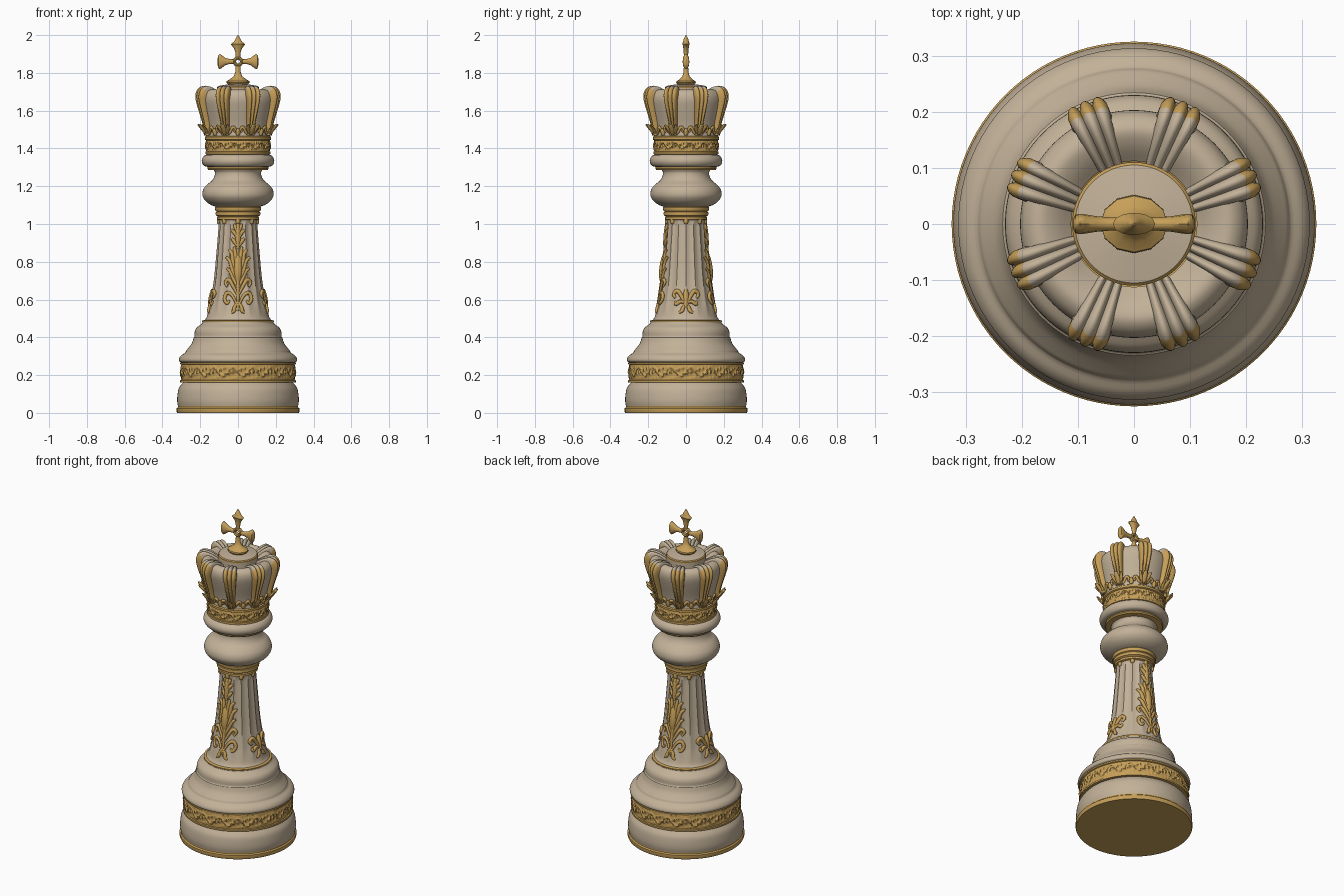
import bpy, bmesh, math
from mathutils import Vector
from math import pi, sin, cos

if "Cube" in bpy.data.objects:
    bpy.data.objects.remove(bpy.data.objects["Cube"])

def material(name, col):
    m = bpy.data.materials.new(name)
    m.diffuse_color = (*col, 1)
    m.use_nodes = True
    m.node_tree.nodes["Principled BSDF"].inputs["Base Color"].default_value = m.diffuse_color
    return m

CREAM = material("cream", (0.54, 0.44, 0.315))
GOLD = material("gold", (0.57, 0.35, 0.10))

def finish(name, bm, mats, angle=40):
    me = bpy.data.meshes.new(name)
    bm.to_mesh(me)
    bm.free()
    for m in mats:
        me.materials.append(m)
    ob = bpy.data.objects.new(name, me)
    bpy.context.collection.objects.link(ob)
    bpy.ops.object.select_all(action='DESELECT')
    ob.select_set(True)
    bpy.context.view_layer.objects.active = ob
    bpy.ops.object.shade_smooth_by_angle(angle=math.radians(angle))
    return ob

def spline(pts, k=5):
    # Catmull-Rom through points of any dimension
    out, n = [], len(pts)
    for i in range(n - 1):
        a, b, c, d = pts[max(i - 1, 0)], pts[i], pts[i + 1], pts[min(i + 2, n - 1)]
        for s in range(k):
            t = s / k
            out.append(tuple(0.5 * (2 * q + (r - p) * t + (2 * p - 5 * q + 4 * r - w) * t * t
                       + (3 * q - p - 3 * r + w) * t ** 3) for p, q, r, w in zip(a, b, c, d)))
    return out + [tuple(pts[-1])]

def lathe(name, pts, mat, smooth=0, seg=96, mod=None):
    if smooth:
        pts = spline(pts, smooth)
    bm = bmesh.new()
    rows = []
    for r, z in pts:
        row = []
        for j in range(seg):
            a = 2 * pi * j / seg
            q = r + (mod(a, z) if mod else 0)
            row.append(bm.verts.new((q * cos(a), q * sin(a), z)))
        rows.append(row)
    for a, b in zip(rows, rows[1:]):
        for j in range(seg):
            k = (j + 1) % seg
            bm.faces.new((a[j], a[k], b[k], b[j]))
    bmesh.ops.remove_doubles(bm, verts=bm.verts, dist=1e-6)
    return finish(name, bm, [mat])

def tube(bm, stations, n=8):
    # stations: centre, side half-axis, normal half-axis
    rings = [[bm.verts.new(c + s * cos(2 * pi * i / n) + w * sin(2 * pi * i / n)) for i in range(n)]
             for c, s, w in stations]
    for a, b in zip(rings, rings[1:]):
        for i in range(n):
            k = (i + 1) % n
            bm.faces.new((a[i], a[k], b[k], b[i]))
    bm.faces.new(rings[0])
    bm.faces.new(rings[-1])

def stroke(bm, th, pts, width, radius, mirror=True):
    # tapering leaf stroke laid on a round surface; pts: (across, height, lift)
    for sgn in ((1, -1) if mirror else (1,)):
        path = spline([p if len(p) == 3 else (*p, 0) for p in pts], 4)
        cs, ns = [], []
        for u, z, lift in path:
            R = radius(z)
            a = th + sgn * u / R
            ns.append(Vector((cos(a), sin(a), 0)))
            cs.append(ns[-1] * (R + lift) + Vector((0, 0, z)))
        st, m = [], len(cs) - 1
        for i, c in enumerate(cs):
            t = cs[min(i + 1, m)] - cs[max(i - 1, 0)]
            w = width * (0.55 + 0.5 * sin(pi * i / m))
            st.append((c, t.cross(ns[i]).normalized() * w, ns[i] * w * 0.85))
        tube(bm, st)

def scrollwork(zc, h, n, amp):
    # raised vine pattern for the gold bands
    def f(a, z):
        t = (z - zc) / h
        if abs(t) > 0.95:
            return 0
        vine = max(0, 1 - abs(t - 0.6 * sin(n * a)) * 4)
        leaf = max(0, cos(2 * n * a + 4 * t) * sin(3 * n * a - 3 * t))
        return amp * max(vine, leaf) * (1 - t * t)
    return f

# base
lathe("foot_rim", [(0, 0), (.322, 0), (.325, .006), (.325, .024), (.318, .03), (.318, .036)], GOLD)
lathe("foot_cushion", [(.318, .036), (.322, .06), (.321, .09), (.315, .125), (.302, .148), (.292, .16)], CREAM, 4)
lathe("base_band_lower_edge", [(.292, .16), (.306, .162), (.306, .172), (.300, .175)], GOLD)
lathe("base_band", [(.300, .175 + .08 * i / 14) for i in range(15)], GOLD, 0, 360, scrollwork(.215, .04, 18, .009))
lathe("base_band_upper_edge", [(.300, .255), (.306, .258), (.306, .266), (.302, .268)], GOLD)
lathe("base_shoulder", [(.302, .268), (.312, .274), (.312, .288), (.300, .305), (.280, .318), (.274, .33),
                        (.262, .345), (.244, .37), (.234, .40)], CREAM, 3)
lathe("base_step", [(.234, .40), (.230, .405), (.229, .43), (.220, .45), (.202, .464), (.190, .474), (.188, .48)], CREAM, 3)
lathe("base_gold_line", [(.188, .48), (.190, .483), (.190, .488), (.176, .492)], GOLD)

# fluted column
COL = [(.176, .492), (.165, .51), (.153, .56), (.141, .62), (.126, .72), (.115, .84), (.105, .96), (.101, 1.02)]

def col_r(z):
    for (r0, z0), (r1, z1) in zip(COL, COL[1:]):
        if z <= z1:
            return r0 + (r1 - r0) * (z - z0) / (z1 - z0)
    return COL[-1][0]

lathe("column", COL, CREAM, 5, 192,
      lambda a, z: -.006 * abs(sin(8 * a)) * max(0, min(1, (z - .5) / .08, (1.02 - z) / .02)))
lathe("column_capital", [(.101, 1.02), (.112, 1.024), (.112, 1.036), (.106, 1.04)], GOLD)
lathe("collar_lower", [(.106, 1.04), (.117, 1.046), (.119, 1.055), (.117, 1.063), (.112, 1.066)], GOLD)
lathe("collar_upper", [(.112, 1.066), (.119, 1.07), (.122, 1.08), (.122, 1.088), (.118, 1.092)], GOLD)

# large leaf ornaments front and back
bm = bmesh.new()
big = [([(0, .56), (.03, .62), (.06, .635), (.075, .605), (.06, .58), (.046, .595)], .010),
       ([(0, .59), (.018, .56), (.022, .54), (.036, .53)], .010),
       ([(0, .62), (.026, .67), (.05, .705), (.07, .69), (.058, .668)], .010),
       ([(0, .66), (.025, .71), (.04, .745), (.062, .765)], .010),
       ([(0, .69), (.028, .75), (.042, .80), (.066, .825)], .011),
       ([(0, .73), (.025, .79), (.032, .84), (.05, .865)], .011),
       ([(0, .76), (.012, .82), (.02, .88)], .011),
       ([(0, .88), (.018, .905), (.034, .925)], .010),
       ([(0, .92), (.016, .95), (.036, .97)], .010),
       ([(0, .95), (.012, .98), (.02, 1.0)], .010)]
for th in (-pi / 2, pi / 2):
    for pts, w in big:
        stroke(bm, th, pts, w, col_r)
    stroke(bm, th, [(0, .54), (0, .7), (0, .87)], .009, col_r, False)
    stroke(bm, th, [(0, .70), (0, .76), (0, .83)], .022, col_r, False)
    stroke(bm, th, [(0, .87), (0, .94), (0, 1.01)], .014, col_r, False)
# small leaf ornaments on both sides
small = [([(0, .56), (.02, .61), (.045, .645), (.068, .63), (.058, .608)], .011),
         ([(0, .58), (.03, .59), (.055, .575), (.06, .595)], .010),
         ([(0, .585), (.016, .555), (.022, .54), (.038, .53)], .010)]
for th in (0, pi):
    for pts, w in small:
        stroke(bm, th, pts, w, col_r)
    stroke(bm, th, [(0, .56), (0, .61), (0, .655)], .014, col_r, False)
# little tabs under the capital
for k in range(8):
    stroke(bm, k * pi / 4, [(0, 1.03), (0, 1.015), (0, 1.0)], .012, col_r, k % 2 == 1)
bmesh.ops.recalc_face_normals(bm, faces=bm.faces)
finish("column_leaf_ornaments", bm, [GOLD], 60)

# neck
lathe("neck_bulb", [(.118, 1.092), (.145, 1.102), (.172, 1.122), (.188, 1.15), (.184, 1.182), (.165, 1.208),
                    (.140, 1.228), (.126, 1.25), (.122, 1.272), (.128, 1.285)], CREAM, 4)
lathe("neck_gold_ring", [(.128, 1.285), (.158, 1.287), (.162, 1.294), (.160, 1.302)], GOLD)
lathe("neck_ring", [(.160, 1.302), (.180, 1.308), (.191, 1.326), (.190, 1.345), (.178, 1.362), (.164, 1.367)], CREAM, 4)

# crown band
lathe("crown_band_lower_edge", [(.164, 1.367), (.172, 1.37), (.172, 1.382), (.166, 1.385)], GOLD)
lathe("crown_band", [(.168, 1.385 + .058 * i / 12) for i in range(13)], GOLD, 0, 360, scrollwork(1.414, .029, 14, .008))
lathe("crown_band_upper_edge", [(.168, 1.443), (.176, 1.447), (.176, 1.46), (.170, 1.465)], GOLD)

# crown cap and central plug
lathe("crown_cap", [(.170, 1.465), (.168, 1.49), (.176, 1.54), (.194, 1.61), (.203, 1.66), (.195, 1.695),
                    (.170, 1.712), (.140, 1.702), (.112, 1.68)], CREAM, 4)
lathe("crown_plug", [(.110, 1.68), (.110, 1.718)], CREAM)
lathe("crown_plug_rim", [(.110, 1.718), (.110, 1.726), (.105, 1.731)], GOLD)
lathe("crown_plug_top", [(.105, 1.731), (.06, 1.738), (0, 1.746)], CREAM)

# eight lobed crown arches: gold outside, cream on the top
PATH = spline([(.176, 1.47, .020), (.186, 1.53, .022), (.203, 1.59, .028), (.219, 1.645, .034), (.223, 1.68, .037),
               (.212, 1.708, .037), (.188, 1.719, .034), (.150, 1.708, .029), (.111, 1.684, .023)], 4)
bm = bmesh.new()
N = 18
for k in range(8):
    a = pi / 8 + k * pi / 4
    rad, side = Vector((cos(a), sin(a), 0)), Vector((-sin(a), cos(a), 0))
    rows = []
    for i, (r, z, w) in enumerate(PATH):
        p, q = PATH[max(i - 1, 0)], PATH[min(i + 1, len(PATH) - 1)]
        nrm = (rad * (q[1] - p[1]) + Vector((0, 0, p[0] - q[0]))).normalized()
        c = rad * r + Vector((0, 0, z))
        row = [bm.verts.new(c - side * w - nrm * .03)]
        for j in range(N + 1):
            v = 2 * j / N - 1
            row.append(bm.verts.new(c + side * w * v + nrm * (.013 * abs(cos(1.5 * pi * v)) ** .6 - .004 * v * v)))
        row.append(bm.verts.new(c + side * w - nrm * .03))
        rows.append(row)
    for i, (p, q) in enumerate(zip(rows, rows[1:])):
        for j in range(len(p) - 1):
            f = bm.faces.new((p[j], p[j + 1], q[j + 1], q[j]))
            f.material_index = 1 if i >= 21 else 0
finish("crown_arches", bm, [GOLD, CREAM], 50)

# scrolls, leaf tips and beads around the crown foot
bm = bmesh.new()
crown_r = lambda z: .172 + max(0, z - 1.48) * .2
for k in range(8):
    a = pi / 8 + k * pi / 4
    stroke(bm, a, [(0, 1.472), (.022, 1.482), (.042, 1.512), (.055, 1.502), (.047, 1.486)], .008, crown_r)
    stroke(bm, a, [(.005, 1.475, .008), (.018, 1.50, .018), (.026, 1.525, .036)], .010, crown_r)
    stroke(bm, a, [(0, 1.47, .008), (0, 1.50, .022), (0, 1.53, .04)], .014, crown_r, False)
    stroke(bm, a + pi / 8, [(0, 1.468), (0, 1.485), (0, 1.505)], .012, crown_r, False)
bmesh.ops.recalc_face_normals(bm, faces=bm.faces)
finish("crown_foot_scrolls", bm, [GOLD], 60)

# flared cross with a pierced centre
bm = bmesh.new()
Y, C = Vector((0, 1, 0)), Vector((0, 0, 1.86))

def arm(d, prof):
    s = d.cross(Y)
    tube(bm, [(C + d * t, s * w, Y * h) for t, w, h in prof], 12)

tip = [(.018, .012, .011), (.045, .013, .012), (.068, .02, .014), (.086, .034, .017), (.096, .041, .018)]
X, Z = Vector((1, 0, 0)), Vector((0, 0, 1))
for d in (X, -X):
    arm(d, tip + [(.104, .034, .017), (.109, .012, .008)])
arm(Z, tip[:4] + [(.092, .038, .02), (.104, .022, .016), (.122, .012, .011), (.14, .002, .002)])
arm(-Z, [(.018, .012, .011), (.055, .014, .013), (.078, .022, .019), (.094, .044, .034), (.104, .06, .05),
         (.112, .06, .052), (.122, .05, .045)])
ring = []
for i in range(24):
    a = 2 * pi * i / 24
    d = Vector((cos(a), 0, sin(a)))
    ring.append([bm.verts.new(C + d * (.019 + .009 * cos(b * pi / 4)) + Y * .014 * sin(b * pi / 4)) for b in range(8)])
for i in range(24):
    p, q = ring[i], ring[(i + 1) % 24]
    for b in range(8):
        bm.faces.new((p[b], p[(b + 1) % 8], q[(b + 1) % 8], q[b]))
bmesh.ops.recalc_face_normals(bm, faces=bm.faces)
finish("cross_finial", bm, [GOLD], 40)
